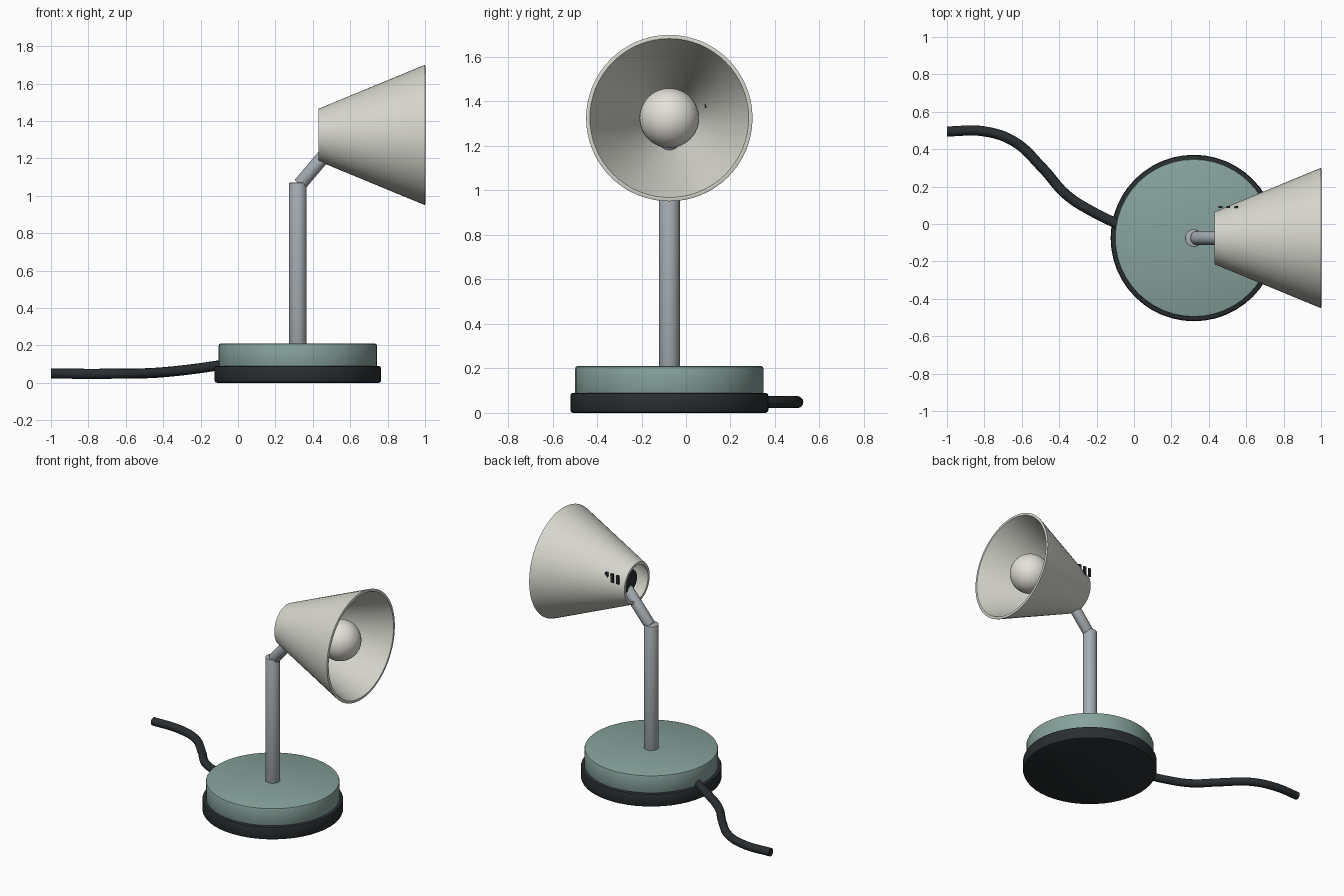
import bpy, bmesh, math
from mathutils import Vector, Matrix

if "Cube" in bpy.data.objects:
    bpy.data.objects.remove(bpy.data.objects["Cube"])

CX, CY = 0.32, -0.075   # lamp axis
SZ = 1.325              # shade axis height


def mat(name, r, g, b):
    m = bpy.data.materials.new(name)
    m.diffuse_color = (r, g, b, 1)
    m.use_nodes = True
    m.node_tree.nodes["Principled BSDF"].inputs["Base Color"].default_value = m.diffuse_color
    return m


TEAL = mat("teal_enamel", 0.24, 0.36, 0.33)
DARK = mat("dark_rubber", 0.022, 0.027, 0.03)
CREAM = mat("cream_enamel", 0.68, 0.68, 0.62)
METAL = mat("brushed_metal", 0.38, 0.42, 0.45)
GLASS = mat("bulb_glass", 0.78, 0.76, 0.70)


def finish(ob, material, angle=40):
    ob.data.materials.append(material)
    bpy.ops.object.select_all(action='DESELECT')
    ob.select_set(True)
    bpy.context.view_layer.objects.active = ob
    bpy.ops.object.shade_smooth_by_angle(angle=math.radians(angle))
    return ob


def lathe(name, profile, start, direction, material, closed=False, steps=48):
    """Revolve (radius, height) points around an axis through start."""
    rot = Vector((0, 0, 1)).rotation_difference(Vector(direction)).to_matrix().to_4x4()
    bm = bmesh.new()
    verts = [bm.verts.new((r, 0, h)) for r, h in profile]
    pairs = list(zip(verts, verts[1:])) + ([(verts[-1], verts[0])] if closed else [])
    edges = [bm.edges.new(p) for p in pairs]
    bmesh.ops.spin(bm, geom=verts + edges, cent=(0, 0, 0), axis=(0, 0, 1),
                   angle=math.tau, steps=steps, use_duplicate=False)
    bmesh.ops.remove_doubles(bm, verts=bm.verts, dist=1e-5)
    bmesh.ops.recalc_face_normals(bm, faces=bm.faces)
    bm.transform(Matrix.Translation(start) @ rot)
    me = bpy.data.meshes.new(name)
    bm.to_mesh(me)
    bm.free()
    ob = bpy.data.objects.new(name, me)
    bpy.context.collection.objects.link(ob)
    return finish(ob, material)


def disc(r, h, b):
    """Profile of a solid cylinder with chamfered rims."""
    return [(0, 0), (r - b, 0), (r - 0.3 * b, 0.3 * b), (r, b),
            (r, h - b), (r - 0.3 * b, h - 0.3 * b), (r - b, h), (0, h)]


def rod(name, a, b, r, material, bevel=0.003):
    a, b = Vector(a), Vector(b)
    return lathe(name, disc(r, (b - a).length, bevel), a, b - a, material, steps=32)


# Base: dark foot and coloured weight
lathe("base_foot", disc(0.445, 0.09, 0.012), (CX, CY, 0), (0, 0, 1), DARK)
lathe("base_weight", disc(0.423, 0.13, 0.01), (CX, CY, 0.08), (0, 0, 1), TEAL)

# Stem and tilted arm reaching the socket
rod("stem", (CX, CY, 0.19), (CX, CY, 1.07), 0.047, METAL)
rod("arm", (CX + 0.01, CY, 1.06), (0.53, CY, 1.295), 0.037, METAL)

# Conical shade, open at both ends, with rolled front rim
lathe("shade", [(0.14, 0), (0.372, 0.562), (0.374, 0.569), (0.368, 0.572),
                (0.357, 0.571), (0.352, 0.562), (0.122, 0)],
      (0.43, CY, SZ), (1, 0, 0), CREAM, closed=True, steps=64)

# Socket and bulb inside the shade
rod("socket", (0.48, CY, SZ), (0.74, CY, SZ), 0.075, DARK, 0.005)
bpy.ops.mesh.primitive_uv_sphere_add(segments=40, ring_count=24, radius=0.134,
                                     location=(0.84, CY, SZ))
bulb = bpy.context.object
bulb.name = "bulb"
finish(bulb, GLASS, 60)

# Vent slots on the rear side of the shade
for i in range(3):
    bpy.ops.mesh.primitive_cube_add(size=1, location=(0.462 + 0.042 * i, 0.09, 1.402))
    slot = bpy.context.object
    slot.name = f"vent_slot_{i + 1}"
    slot.scale = (0.02, 0.01, 0.06)
    slot.data.materials.append(DARK)

# Power cable trailing from the base
path = [(-1.0, 0.495, 0.05), (-0.8, 0.495, 0.048), (-0.64, 0.44, 0.049),
        (-0.49, 0.30, 0.051), (-0.36, 0.155, 0.060), (-0.22, 0.065, 0.076),
        (-0.10, 0.005, 0.093), (-0.04, -0.025, 0.10)]
cu = bpy.data.curves.new("cable", 'CURVE')
cu.dimensions = '3D'
cu.bevel_depth = 0.027
cu.bevel_resolution = 4
cu.use_fill_caps = True
cu.resolution_u = 8
sp = cu.splines.new('BEZIER')
sp.bezier_points.add(len(path) - 1)
for p, co in zip(sp.bezier_points, path):
    p.co = co
    p.handle_left_type = p.handle_right_type = 'AUTO'
cable = bpy.data.objects.new("cable", cu)
cu.materials.append(DARK)
bpy.context.collection.objects.link(cable)
